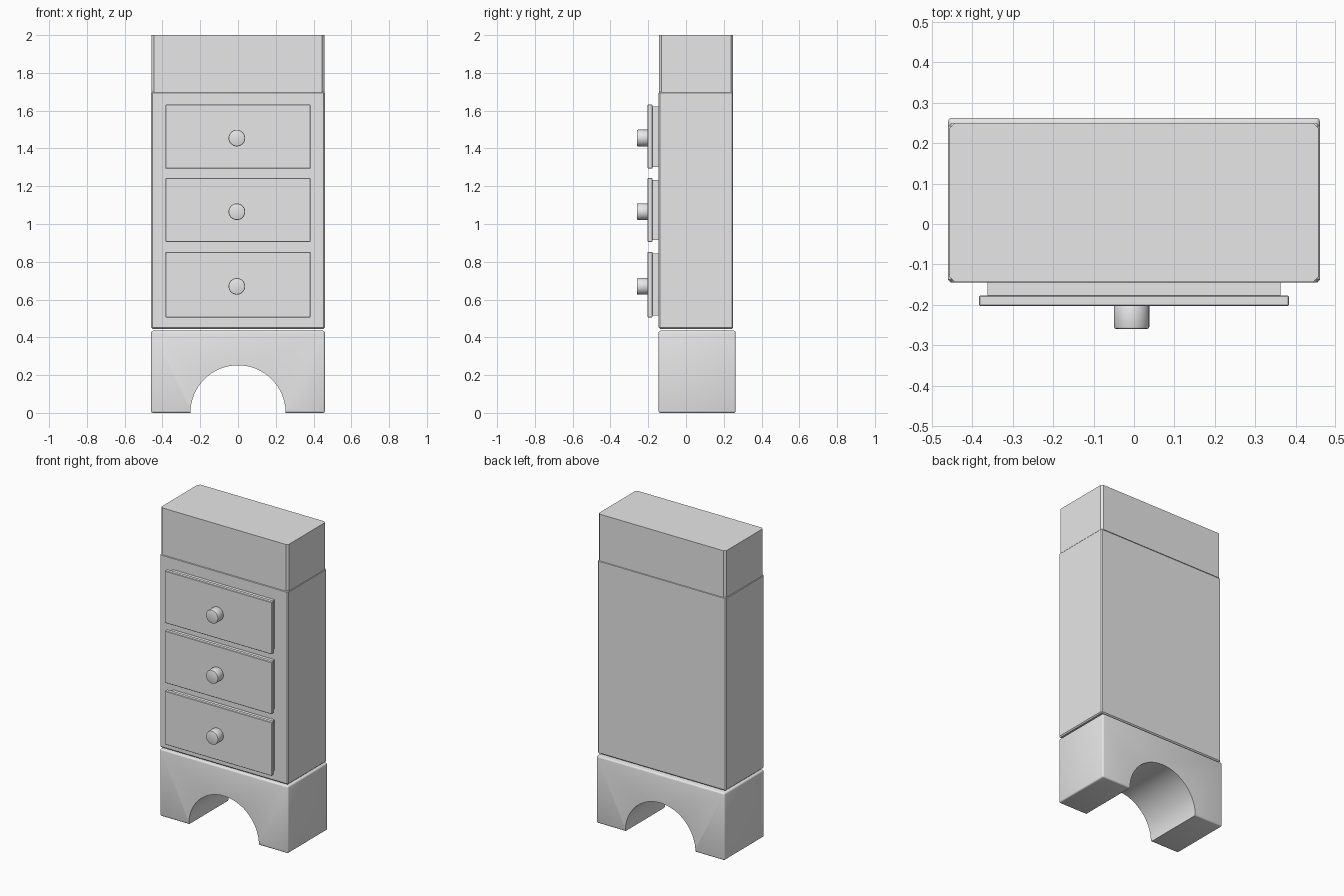
import bpy
import math
from mathutils import Vector

cube = bpy.data.objects.get("Cube")
if cube:
    bpy.data.objects.remove(cube, do_unlink=True)

COLOUR = (0.8, 0.8, 0.8, 1)
grey = bpy.data.materials.new("plain grey")
grey.diffuse_color = COLOUR
grey.use_nodes = True
grey.node_tree.nodes["Principled BSDF"].inputs["Base Color"].default_value = COLOUR


def apply_modifier(obj, mod):
    bpy.context.view_layer.objects.active = obj
    bpy.ops.object.modifier_apply(modifier=mod.name)


def bevel(obj, width, segments=1, vertical_only=False):
    if vertical_only:
        weights = obj.data.attributes.new("bevel_weight_edge", "FLOAT", "EDGE")
        for edge in obj.data.edges:
            a, b = (obj.data.vertices[i].co for i in edge.vertices)
            weights.data[edge.index].value = float(abs(a.z - b.z) > 0.1)
    mod = obj.modifiers.new("bevel", "BEVEL")
    mod.width = width
    mod.segments = segments
    mod.limit_method = "WEIGHT" if vertical_only else "ANGLE"
    apply_modifier(obj, mod)


def box(name, low, high):
    low, high = Vector(low), Vector(high)
    bpy.ops.mesh.primitive_cube_add(size=1, location=(low + high) / 2)
    obj = bpy.context.object
    obj.name = name
    obj.scale = high - low
    bpy.ops.object.transform_apply(location=False, rotation=False, scale=True)
    obj.data.materials.append(grey)
    return obj


def rod(name, radius, y0, y1, x, z, sides):
    bpy.ops.mesh.primitive_cylinder_add(
        vertices=sides, radius=radius, depth=y1 - y0,
        location=(x, (y0 + y1) / 2, z), rotation=(math.pi / 2, 0, 0))
    obj = bpy.context.object
    obj.name = name
    obj.data.materials.append(grey)
    return obj


def smooth(obj, degrees=35):
    bpy.ops.object.select_all(action="DESELECT")
    obj.select_set(True)
    bpy.context.view_layer.objects.active = obj
    bpy.ops.object.shade_smooth_by_angle(angle=math.radians(degrees))


# Arched base, rounded at the outside and cut through from front to back
base = box("arched_base", (-0.46, -0.145, 0), (0.46, 0.263, 0.435))
bevel(base, 0.01, 3)
cutter = rod("arch_cutter", 0.252, -0.5, 0.5, 0, 0, 64)
cut = base.modifiers.new("arch", "BOOLEAN")
cut.object = cutter
cut.operation = "DIFFERENCE"
cut.solver = "EXACT"
apply_modifier(base, cut)
bpy.data.objects.remove(cutter, do_unlink=True)
smooth(base)

# Cabinet body and the plain block on top
body = box("cabinet_body", (-0.46, -0.145, 0.445), (0.46, 0.25, 1.7))
bevel(body, 0.007)
top = box("top_block", (-0.457, -0.143, 1.697), (0.457, 0.25, 2))
bevel(top, 0.013, vertical_only=True)

# Three drawers, each with a recessed box, a wider front panel and a knob
for name, low, high, knob_z in (("lower", 0.505, 0.853, 0.67),
                                ("middle", 0.905, 1.243, 1.065),
                                ("upper", 1.293, 1.632, 1.455)):
    box(name + "_drawer_box", (-0.363, -0.18, low + 0.01),
        (0.363, -0.14, high - 0.01))
    panel = box(name + "_drawer_front", (-0.384, -0.203, low),
                (0.384, -0.177, high))
    bevel(panel, 0.003)
    knob = rod(name + "_drawer_knob", 0.044, -0.26, -0.198, -0.006, knob_z, 32)
    bevel(knob, 0.006, 2)
    smooth(knob)
